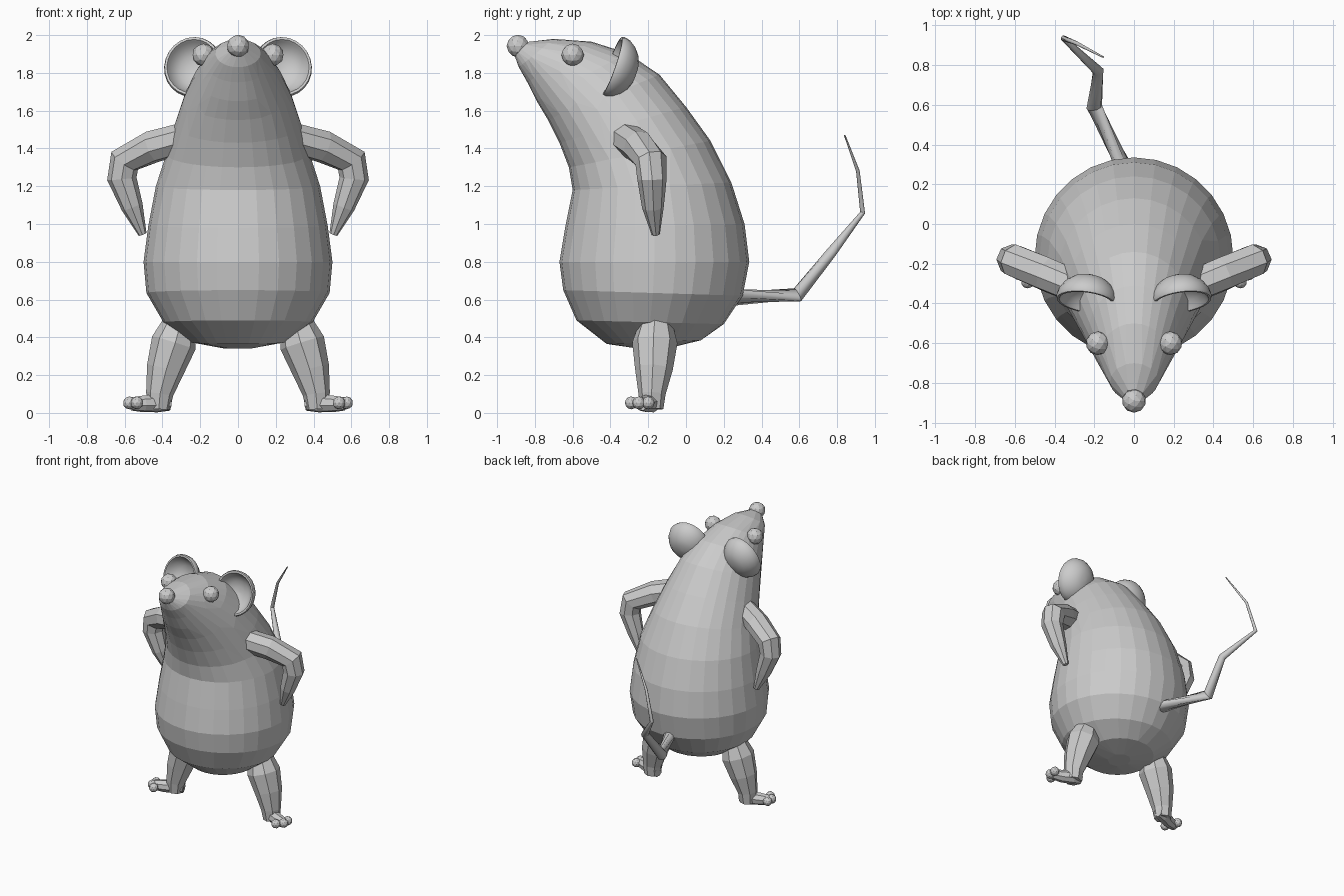
import bpy, bmesh
from math import sin, cos, pi, radians
from mathutils import Vector, Matrix

cube = bpy.data.objects.get("Cube")
if cube:
    bpy.data.objects.remove(cube, do_unlink=True)

GREY = (0.6, 0.6, 0.6, 1)
fur = bpy.data.materials.new("grey")
fur.diffuse_color = GREY
fur.use_nodes = True
fur.node_tree.nodes["Principled BSDF"].inputs["Base Color"].default_value = GREY


def make(name, bm, smooth=None):
    bmesh.ops.recalc_face_normals(bm, faces=bm.faces)
    mesh = bpy.data.meshes.new(name)
    bm.to_mesh(mesh)
    bm.free()
    mesh.materials.append(fur)
    ob = bpy.data.objects.new(name, mesh)
    bpy.context.collection.objects.link(ob)
    if smooth:
        bpy.ops.object.select_all(action='DESELECT')
        ob.select_set(True)
        bpy.context.view_layer.objects.active = ob
        bpy.ops.object.shade_smooth_by_angle(angle=radians(smooth))
    return ob


def skin(rings, bm, cap=True):
    """Bridge rings of points and close both ends."""
    loops = [[bm.verts.new(p) for p in ring] for ring in rings]
    n = len(loops[0])
    for a, b in zip(loops, loops[1:]):
        for i in range(n):
            j = (i + 1) % n
            bm.faces.new((a[i], a[j], b[j], b[i]))
    if cap:
        bm.faces.new(loops[0])
        bm.faces.new(loops[-1])


def tube(bm, path, side=1, n=8):
    """Tapered tube through (x, y, z, radius) stops."""
    pts = [Vector((p[0] * side, p[1], p[2])) for p in path]
    rings = []
    for k, p in enumerate(pts):
        before = (p - pts[k - 1]).normalized() if k else Vector()
        after = (pts[k + 1] - p).normalized() if k < len(pts) - 1 else Vector()
        t = (before + after).normalized()
        u = t.cross(Vector((0, 1, 0.2))).normalized()
        v = t.cross(u)
        rings.append([p + path[k][3] * (u * cos(2 * pi * i / n) + v * sin(2 * pi * i / n))
                      for i in range(n)])
    skin(rings, bm)


def ball(bm, centre, r):
    bmesh.ops.create_icosphere(bm, subdivisions=2, radius=r,
                               matrix=Matrix.Translation(centre))


# Body and head: tilted oval sections (front y, front z, back y, back z, half width)
sections = [
    (-.25, .34, -.08, .345, .08), (-.42, .365, .08, .385, .25),
    (-.58, .49, .2, .47, .395), (-.65, .65, .3, .62, .485),
    (-.67, .8, .335, .8, .5), (-.64, .98, .31, 1.0, .475),
    (-.6, 1.18, .24, 1.22, .435), (-.62, 1.3, .13, 1.44, .38),
    (-.67, 1.43, 0, 1.62, .335), (-.73, 1.55, -.14, 1.79, .285),
    (-.79, 1.65, -.31, 1.905, .23), (-.84, 1.75, -.5, 1.965, .175),
    (-.885, 1.83, -.7, 1.98, .12), (-.91, 1.9, -.83, 1.965, .05)]
rings = []
for fy, fz, by, bz, w in sections:
    ring = []
    for i in range(28):
        a = 2 * pi * i / 28
        s = (1 + cos(a)) / 2
        ring.append((w * sin(a), by + (fy - by) * s, bz + (fz - bz) * s))
    rings.append(ring)
bm = bmesh.new()
skin(rings, bm)
body = make("body", bm)
dec = body.modifiers.new("facets", 'DECIMATE')
dec.ratio = 0.85

# Nose
bm = bmesh.new()
ball(bm, (0, -.89, 1.942), .06)
make("nose", bm)

# Tail: kinked taper
bm = bmesh.new()
tube(bm, [(-.02, .22, .61, .048), (-.2, .59, .625, .04), (-.18, .77, .85, .028),
          (-.355, .935, 1.06, .014), (-.29, .91, 1.28, .01), (-.155, .84, 1.47, .004)], n=10)
make("tail", bm, 40)

# Ear bowl: profile of (radius, depth), turned about the facing axis
bowl = [(.003, .1), (.05, .096), (.09, .08), (.125, .05), (.147, .015), (.155, -.02),
        (.15, -.035), (.138, -.035), (.13, -.02), (.115, .01), (.08, .04), (.04, .055), (.003, .06)]

for side, label in ((1, "left"), (-1, "right")):
    # Eye
    bm = bmesh.new()
    ball(bm, (.183 * side, -.6, 1.895), .06)
    make(label + "_eye", bm)

    # Ear
    bm = bmesh.new()
    skin([[(r * cos(2 * pi * i / 24), d, 1.08 * r * sin(2 * pi * i / 24))
           for i in range(24)] for r, d in bowl], bm)
    ear = make(label + "_ear", bm, 50)
    ear.location = (.235 * side, -.36, 1.825)
    ear.rotation_euler = (radians(-19), 0, radians(8) * side)

    # Arm, hand on hip
    bm = bmesh.new()
    tube(bm, [(.26, -.33, 1.46, .085), (.45, -.25, 1.41, .088), (.6, -.185, 1.335, .085),
              (.615, -.18, 1.24, .078), (.56, -.175, 1.09, .058), (.505, -.16, .945, .022)], side)
    make(label + "_arm", bm)

    # Leg
    bm = bmesh.new()
    tube(bm, [(.31, -.16, .47, .09), (.34, -.165, .37, .12), (.385, -.17, .23, .1),
              (.415, -.18, .1, .072), (.42, -.18, .02, .06)], side)
    make(label + "_leg", bm)

    # Foot turned outward, with toes
    bm = bmesh.new()
    tube(bm, [(.36, -.165, .045, .035), (.42, -.18, .052, .05), (.5, -.215, .048, .045),
              (.565, -.235, .048, .036)], side)
    for x, y in ((.535, -.29), (.575, -.25), (.575, -.2)):
        ball(bm, (x * side, y, .053), .034)
    make(label + "_foot", bm)
